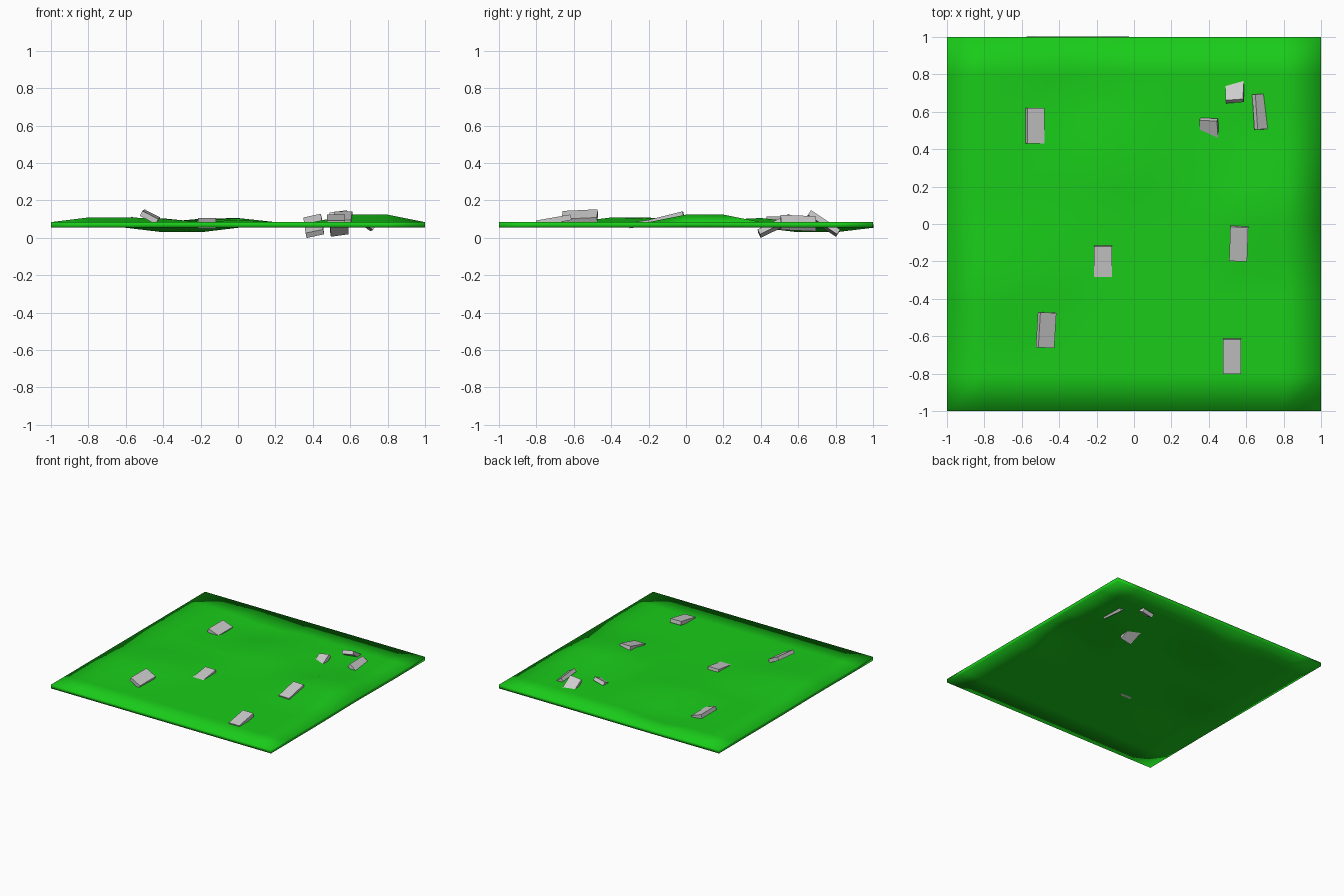
import bpy, bmesh
from math import radians
from mathutils import Euler

if "Cube" in bpy.data.objects:
    bpy.data.objects.remove(bpy.data.objects["Cube"])

green = bpy.data.materials.new("grass_green")
green.diffuse_color = (0.01, 0.6, 0.01, 1)
green.use_nodes = True
green.node_tree.nodes["Principled BSDF"].inputs["Base Color"].default_value = green.diffuse_color

# Ground sheet: 10 x 10 grid with a few raised or sunken points, given thickness
bumps = {(-0.8, -0.4): 0.025, (-0.6, -0.4): 0.025, (-0.8, -0.2): 0.025, (-0.6, -0.2): 0.025,
         (-0.4, -0.2): 0.02, (0.6, 0.0): 0.04, (0.8, 0.0): 0.04, (0.6, 0.2): 0.04,
         (0.8, 0.2): 0.04, (0.0, 0.2): 0.012, (0.0, 0.4): 0.022, (-0.2, 0.4): 0.018,
         (-0.4, 0.6): -0.024, (-0.2, 0.6): -0.024, (-0.4, 0.8): -0.024, (-0.2, 0.8): -0.024}
mesh = bpy.data.meshes.new("ground")
bm = bmesh.new()
bmesh.ops.create_grid(bm, x_segments=10, y_segments=10, size=1)
for v in bm.verts:
    h = 0
    for (x, y), dz in bumps.items():
        if abs(v.co.x - x) < 0.05 and abs(v.co.y - y) < 0.05:
            h = dz
    v.co.z = 0.084 + h
bm.to_mesh(mesh)
bm.free()
mesh.materials.append(green)
ground = bpy.data.objects.new("ground", mesh)
bpy.context.collection.objects.link(ground)
solid = ground.modifiers.new("thickness", "SOLIDIFY")
solid.thickness = 0.03
solid.offset = -1
bpy.context.view_layer.objects.active = ground
ground.select_set(True)
bpy.ops.object.shade_smooth_by_angle(angle=radians(30))


# Flat paving stones, tilted and partly sunk into the ground
def stone(name, loc, rot):
    m = bpy.data.meshes.new(name)
    b = bmesh.new()
    bmesh.ops.create_cube(b, size=1)
    for v in b.verts:
        v.co.x *= 0.096
        v.co.y *= 0.188
        v.co.z *= 0.03
    b.to_mesh(m)
    b.free()
    o = bpy.data.objects.new(name, m)
    o.location = loc
    o.rotation_euler = Euler([radians(a) for a in rot])
    bpy.context.collection.objects.link(o)


stones = [((0.56, -0.105, 0.104), (14, 0, -2)),
          ((0.525, -0.707, 0.094), (10, 0, 0)),
          ((-0.47, -0.567, 0.113), (3, 27, -2)),
          ((-0.165, -0.21, 0.079), (8, 0, 0)),
          ((-0.53, 0.525, 0.083), (0, 20, 0)),
          ((0.405, 0.475, 0.064), (27, -12, -2)),
          ((0.54, 0.735, 0.077), (-34, -8, 4)),
          ((0.685, 0.6, 0.079), (-3, 36, 2))]
for i, (loc, rot) in enumerate(stones):
    stone(f"stone_{i + 1}", loc, rot)
